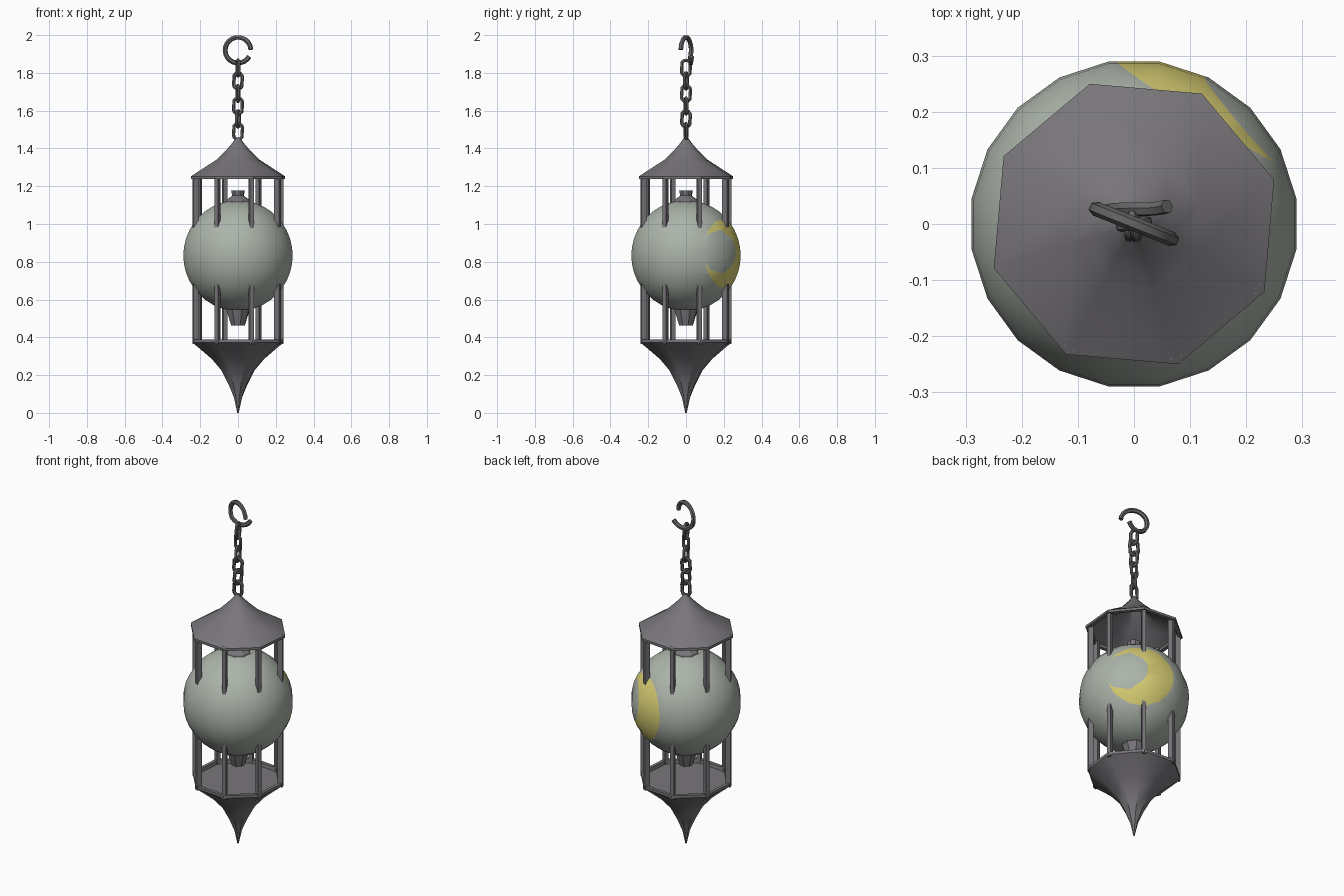
import bpy, bmesh, math
from mathutils import Vector, Matrix

cube = bpy.data.objects.get("Cube")
if cube:
    bpy.data.objects.remove(cube, do_unlink=True)


def material(name, rgb):
    m = bpy.data.materials.new(name)
    m.use_nodes = True
    m.diffuse_color = (*rgb, 1)
    bsdf = next(n for n in m.node_tree.nodes if n.type == "BSDF_PRINCIPLED")
    bsdf.inputs["Base Color"].default_value = (*rgb, 1)
    return m


METAL = material("grey metal", (0.19, 0.18, 0.195))
CHAIN = material("dark iron", (0.13, 0.13, 0.135))
GLASS = material("pale green glass", (0.41, 0.455, 0.4))
YELLOW = material("moon yellow", (0.68, 0.61, 0.17))

OCT = math.radians(17.5)     # turn of the octagonal frame
GLOBE_Z, GLOBE_R = 0.833, 0.293


def finish(name, bm, mats, smooth=None):
    bmesh.ops.recalc_face_normals(bm, faces=bm.faces)
    mesh = bpy.data.meshes.new(name)
    bm.to_mesh(mesh)
    bm.free()
    for m in mats:
        mesh.materials.append(m)
    obj = bpy.data.objects.new(name, mesh)
    bpy.context.collection.objects.link(obj)
    if smooth:
        bpy.ops.object.select_all(action="DESELECT")
        obj.select_set(True)
        bpy.context.view_layer.objects.active = obj
        bpy.ops.object.shade_smooth_by_angle(angle=math.radians(smooth))
    return obj


def lathe(name, profile, mat, sides=8, turn=OCT, smooth=None):
    """Revolve (radius, z) points; the ends are capped."""
    bm = bmesh.new()
    rings = []
    for r, z in profile:
        rings.append([bm.verts.new((r * math.cos(a), r * math.sin(a), z))
                      for a in (turn + math.tau * i / sides for i in range(sides))])
    for lo, hi in zip(rings, rings[1:]):
        for i in range(sides):
            j = (i + 1) % sides
            bm.faces.new((lo[i], lo[j], hi[j], hi[i]))
    bm.faces.new(rings[0])
    bm.faces.new(rings[-1])
    return finish(name, bm, [mat], smooth)


def tube(name, points, radius, mat, closed):
    """Sweep a round section along a path and keep the result as a mesh."""
    cu = bpy.data.curves.new(name, "CURVE")
    cu.dimensions = "3D"
    cu.bevel_depth, cu.bevel_resolution, cu.use_fill_caps = radius, 1, True
    sp = cu.splines.new("POLY")
    sp.points.add(len(points) - 1)
    for p, co in zip(sp.points, points):
        p.co = (*co, 1)
        p.radius = 1
    sp.use_cyclic_u = closed
    tmp = bpy.data.objects.new(name + "_path", cu)
    bpy.context.collection.objects.link(tmp)
    bpy.context.view_layer.update()
    mesh = bpy.data.meshes.new_from_object(
        tmp.evaluated_get(bpy.context.evaluated_depsgraph_get()))
    bpy.data.objects.remove(tmp, do_unlink=True)
    bm = bmesh.new()
    bm.from_mesh(mesh)
    bpy.data.meshes.remove(mesh)
    for f in bm.faces:
        f.material_index = 0
    return finish(name, bm, [mat], 50)


# Globe, with a crescent cut by two circles
bm = bmesh.new()
bmesh.ops.create_uvsphere(bm, u_segments=20, v_segments=20, radius=GLOBE_R,
                          matrix=Matrix.Rotation(math.radians(9), 4, "Z"))
moon = (Vector((0.53, 0.85, 0.04)).normalized(), 0.782 * GLOBE_R)
bite = (Vector((0.75, 0.65, 0.075)).normalized(), 0.914 * GLOBE_R)
for n, d in (moon, bite):
    bmesh.ops.bisect_plane(bm, geom=bm.verts[:] + bm.edges[:] + bm.faces[:],
                           plane_co=n * d, plane_no=n)
for f in bm.faces:
    c = f.calc_center_median()
    f.material_index = int(c.dot(moon[0]) > moon[1] and c.dot(bite[0]) < bite[1])
bmesh.ops.translate(bm, verts=bm.verts, vec=(0, 0, GLOBE_Z))
finish("globe", bm, [GLASS, YELLOW], 60)

# Hollow roof and pointed base tray
lathe("roof", [(0.012, 1.457), (0.03, 1.43), (0.062, 1.395), (0.12, 1.34),
               (0.262, 1.252), (0.262, 1.238), (0.24, 1.238), (0.235, 1.252),
               (0.11, 1.32), (0.02, 1.40)], METAL, smooth=35)
lathe("base", [(0.004, 0.0), (0.022, 0.08), (0.052, 0.15), (0.092, 0.225),
               (0.145, 0.285), (0.212, 0.34), (0.252, 0.372), (0.252, 0.388),
               (0.232, 0.388), (0.228, 0.368)], METAL, smooth=35)

# Small collars above and below the globe
lathe("top_collar", [(0.075, 1.10), (0.066, 1.125), (0.032, 1.15), (0.038, 1.178)],
      METAL)
lathe("bottom_collar", [(0.075, 0.56), (0.064, 0.545), (0.05, 0.50), (0.037, 0.462)],
      METAL)

# Bars at the octagon corners, ending in the globe
for label, z0, z1 in (("upper", 0.98, 1.258), ("lower", 0.365, 0.685)):
    for i in range(8):
        a = OCT + math.tau * i / 8
        bm = bmesh.new()
        bmesh.ops.create_cube(
            bm, size=1,
            matrix=Matrix.Rotation(a, 4, "Z")
            @ Matrix.Translation((0.236, 0, (z0 + z1) / 2))
            @ Matrix.Diagonal((0.028, 0.022, z1 - z0, 1)))
        finish(f"{label}_bar_{i + 1}", bm, [METAL])

# Chain of alternating oval links
for i in range(6):
    turn = math.radians(90 * (i % 2) + (8, -20, 12)[i % 3])
    pts = []
    for k in range(12):
        t = math.tau * k / 12
        w = 0.024 * math.cos(t)
        h = 0.024 * math.sin(t) + math.copysign(0.018, math.sin(t + 0.01))
        pts.append((w * math.cos(turn), w * math.sin(turn), 1.49 + 0.067 * i + h))
    tube(f"chain_link_{i + 1}", pts, 0.0095, CHAIN, True)

# Open ring, its lower end sprung sideways
pts = []
for k in range(21):
    t = math.radians(2 + 328 * k / 20)
    x, z = 0.068 * math.cos(t), 0.068 * math.sin(t)
    spring = 0.055 * max(0, (k - 13) / 7)
    pts.append((x, -0.4 * x + spring, 1.92 + z))
tube("hanging_ring", pts, 0.013, CHAIN, False)
